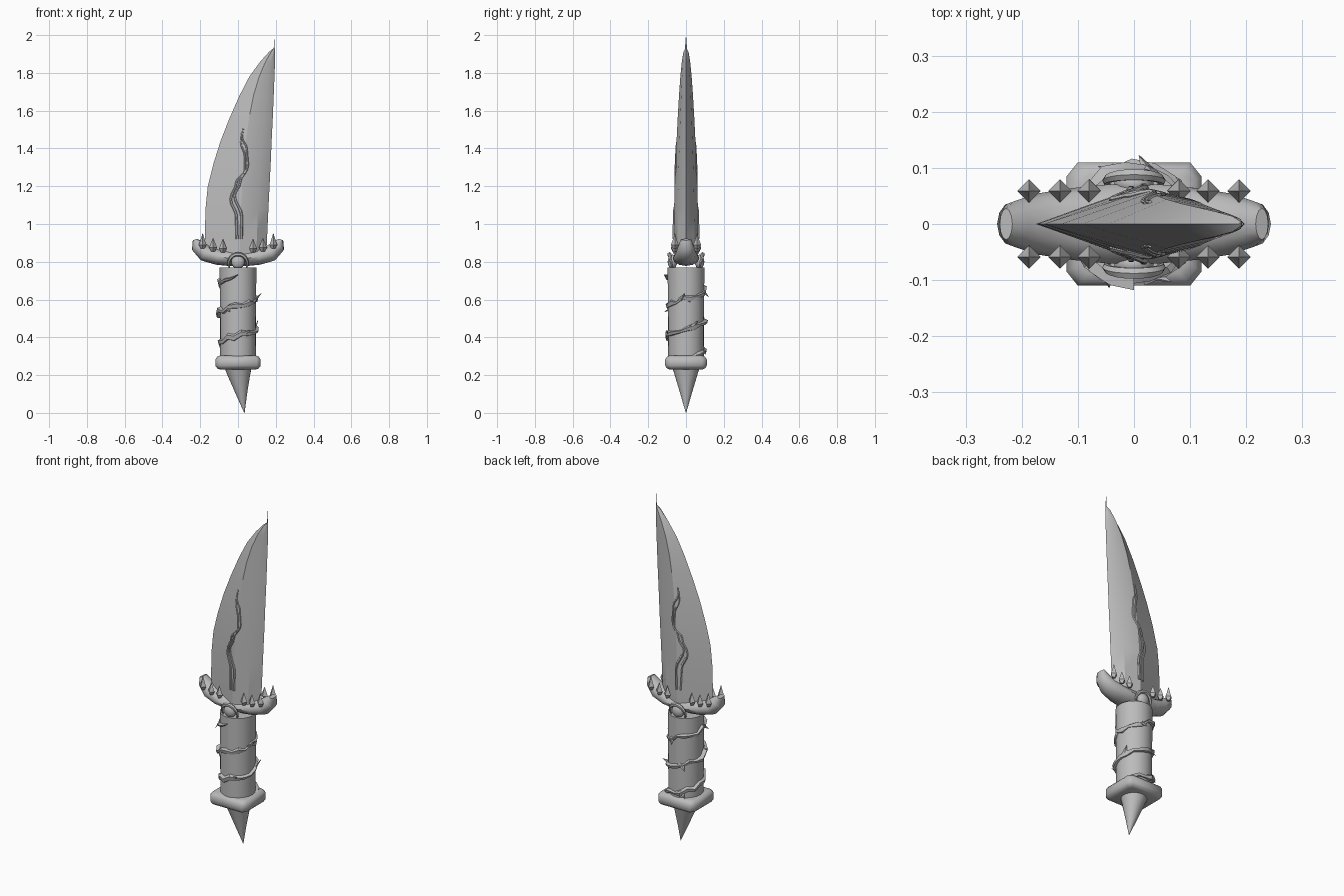
import bpy
import bmesh
import random
from math import sin, cos, pi, radians
from mathutils import Vector

random.seed(4)
cube = bpy.data.objects.get("Cube")
if cube:
    bpy.data.objects.remove(cube, do_unlink=True)

# One grey stone-like material
grey = bpy.data.materials.new("plain_grey")
grey.use_nodes = True
colour = (0.5, 0.5, 0.5, 1)
grey.diffuse_color = colour
grey.node_tree.nodes["Principled BSDF"].inputs["Base Color"].default_value = colour


def finish(name, bm, angle=35):
    bmesh.ops.recalc_face_normals(bm, faces=bm.faces)
    mesh = bpy.data.meshes.new(name)
    bm.to_mesh(mesh)
    bm.free()
    mesh.materials.append(grey)
    obj = bpy.data.objects.new(name, mesh)
    bpy.context.collection.objects.link(obj)
    bpy.ops.object.select_all(action='DESELECT')
    bpy.context.view_layer.objects.active = obj
    obj.select_set(True)
    if angle:
        bpy.ops.object.shade_smooth_by_angle(angle=radians(angle))
    return obj


def loft(name, rings, angle=35):
    """Skin closed rings of equal length and cap both ends."""
    bm = bmesh.new()
    loops = [[bm.verts.new(p) for p in ring] for ring in rings]
    n = len(loops[0])
    for a, b in zip(loops, loops[1:]):
        for i in range(n):
            j = (i + 1) % n
            bm.faces.new((a[i], a[j], b[j], b[i]))
    bm.faces.new(loops[0])
    bm.faces.new(loops[-1])
    return finish(name, bm, angle)


def ellipse(cx, cy, z, rx, ry, n=24):
    return [(cx + rx * cos(2 * pi * i / n), cy + ry * sin(2 * pi * i / n), z)
            for i in range(n)]


def tube(name, points, radius, n=6, angle=50):
    """Round tube along a path; the radius is a function of progress."""
    pts = [Vector(p) for p in points]
    rings = []
    for k, p in enumerate(pts):
        t = (pts[min(k + 1, len(pts) - 1)] - pts[max(k - 1, 0)]).normalized()
        u = t.cross(Vector((0, 1, 0))).normalized()
        v = t.cross(u)
        r = radius(k / (len(pts) - 1))
        rings.append([p + r * (u * cos(2 * pi * i / n) + v * sin(2 * pi * i / n))
                      for i in range(n)])
    return loft(name, rings, angle)


# Blade: height, cutting edge, ridge, back edge, half thickness
BLADE = [(0.84, -0.172, 0.01, 0.15, 0.067), (0.95, -0.175, 0.012, 0.155, 0.066),
         (1.08, -0.172, 0.016, 0.161, 0.063), (1.2, -0.16, 0.022, 0.167, 0.06),
         (1.32, -0.13, 0.03, 0.173, 0.056), (1.44, -0.092, 0.042, 0.178, 0.05),
         (1.56, -0.045, 0.058, 0.184, 0.044), (1.68, 0.008, 0.082, 0.189, 0.037),
         (1.78, 0.06, 0.112, 0.193, 0.03), (1.86, 0.118, 0.146, 0.196, 0.022),
         (1.91, 0.163, 0.175, 0.197, 0.014), (1.93, 0.187, 0.19, 0.195, 0.004)]
rings = []
for z, left, ridge, back, y in BLADE:
    bevel = ridge + 0.62 * (back - ridge)
    rings.append([(left, 0, z), (ridge, -y, z), (bevel, -y * 0.68, z),
                  (back, 0, z), (bevel, y * 0.68, z), (ridge, y, z)])
loft("blade", rings, 25)

# Needle-thin point above the blade
loft("blade_point", [ellipse(0.191, 0, 1.92, 0.002, 0.006, 4),
                     ellipse(0.191, 0, 2.0, 0.0005, 0.0005, 4)], 0)


def blade_y(x, z):
    for a, b in zip(BLADE, BLADE[1:]):
        if a[0] <= z <= b[0]:
            f = (z - a[0]) / (b[0] - a[0])
            left, ridge, back, y = (p + f * (q - p) for p, q in zip(a[1:], b[1:]))
            if x < ridge:
                return y * (x - left) / (ridge - left)
            return y * (1 - 0.52 * (x - ridge) / (back - ridge))
    return 0


# Twin strands that wind up each face of the blade
STRANDS = ([(0.92, 0.017), (1.04, 0.02), (1.15, -0.018), (1.22, 0.012), (1.31, 0.052),
            (1.4, 0.046), (1.46, 0.022), (1.52, 0.03)],
           [(0.92, -0.005), (1.04, -0.008), (1.13, -0.038), (1.22, -0.008), (1.28, 0.036),
            (1.36, 0.036), (1.43, 0.016), (1.5, 0.022)])
for side, label in ((-1, "front"), (1, "back")):
    for s, strand in enumerate(STRANDS):
        path = []
        for k in range(len(strand) - 1):
            (za, xa), (zb, xb) = strand[k], strand[k + 1]
            for i in range(4):
                f = i / 4
                x = xa + (xb - xa) * (1 - cos(pi * f)) / 2
                z = za + (zb - za) * f
                path.append((x, side * blade_y(x, z), z))
        tube(f"{label}_blade_strand_{s + 1}", path, lambda t: 0.008 - 0.004 * t)

# Guard: height and width of each section along its upturned arc
GUARD = [(0.228, 0.918, 0.012, 0.028), (0.215, 0.885, 0.036, 0.04), (0.175, 0.846, 0.044, 0.054),
         (0.11, 0.826, 0.042, 0.064), (0.05, 0.82, 0.042, 0.07)]
half = [Vector((x, 0, z)) for x, z, h, w in GUARD]
sections = [(-x, z, h, w) for x, z, h, w in GUARD] + GUARD[::-1]
rings = []
for k, (x, z, h, w) in enumerate(sections):
    a, b = sections[max(k - 1, 0)], sections[min(k + 1, len(sections) - 1)]
    t = Vector((b[0] - a[0], 0, b[1] - a[1])).normalized()
    up = Vector((-t.z, 0, t.x))
    rings.append([Vector((x, 0, z)) + up * h * sin(2 * pi * i / 12)
                  + Vector((0, w * cos(2 * pi * i / 12), 0)) for i in range(12)])
loft("guard", rings, 45)

# Four-sided thorns along both rims of the guard
for x, z, top in ((0.08, 0.85, 0.92), (0.132, 0.855, 0.925), (0.187, 0.87, 0.95)):
    for sx in (-1, 1):
        for sy in (-1, 1):
            sizes = ((z, 0.01), (z + 0.02, 0.021), (z + 0.04, 0.013), (top, 0.001))
            loft(f"guard_thorn_{'left' if sx > 0 else 'right'}",
                 [ellipse(sx * x, sy * 0.059, h, r, r, 4) for h, r in sizes], 0)

# Oval gem and arched collar on each side under the guard
for side, label in ((-1, "front"), (1, "back")):
    bm = bmesh.new()
    bmesh.ops.create_uvsphere(bm, u_segments=14, v_segments=8, radius=1)
    bmesh.ops.scale(bm, verts=bm.verts, vec=(0.036, 0.025, 0.038))
    bmesh.ops.translate(bm, verts=bm.verts, vec=(0, side * 0.072, 0.8))
    finish(f"{label}_gem", bm, 60)
    arch = [(0.05 * cos(a), side * (0.076 + 0.012 * sin(a)), 0.79 + 0.05 * sin(a))
            for a in (radians(-25 + 230 * i / 14) for i in range(15))]
    tube(f"{label}_gem_arch", arch, lambda t: 0.004 + 0.007 * sin(pi * t))

# Handle
loft("handle", [ellipse(0, 0, z, r, r) for z, r in
                ((0.28, 0.094), (0.55, 0.096), (0.77, 0.097))])

# Thorny vine wound around the handle
rings = []
steps = 46
for k in range(steps + 1):
    turn = -0.75 + 2.75 * k / steps
    a = 2 * pi * turn - pi / 2
    z = 0.41 + 0.16 * turn + random.uniform(-0.012, 0.012)
    w = random.uniform(0.008, 0.022) if 0 < k < steps else 0.002
    r = 0.099 + random.uniform(0, 0.014)
    rings.append([(q * cos(a), q * sin(a), h) for q, h in
                  ((0.085, z - w), (r, z - w * 0.8), (r + 0.005, z + w * 0.3), (0.088, z + w))])
loft("handle_vine", rings, 40)
for turn, lift in ((-0.45, -0.03), (0.05, 0.02), (0.3, 0.03), (0.55, -0.03), (0.9, -0.02),
                   (1.2, 0.03), (1.45, -0.03), (1.8, -0.03)):
    a = 2 * pi * turn - pi / 2
    z = 0.41 + 0.16 * turn
    base = [(0.1 * cos(a + d), 0.1 * sin(a + d), z + h)
            for d, h in ((-0.2, 0), (0, 0.012), (0.2, 0), (0, -0.012))]
    b = a + 0.25
    tip = [(0.122 * cos(b) + 0.001 * i, 0.122 * sin(b), z + lift + 0.001 * (i % 2))
           for i in range(4)]
    loft("vine_thorn", [base, tip], 0)

# Pommel: chamfered block with rounded rims
outline = [(0.12, 0.085), (0.1, 0.11), (-0.1, 0.11), (-0.12, 0.085),
           (-0.12, -0.085), (-0.1, -0.11), (0.1, -0.11), (0.12, -0.085)]
loft("pommel", [[(x * s, y * s, z) for x, y in outline] for z, s in
                ((0.23, 0.8), (0.236, 0.92), (0.25, 1), (0.282, 1), (0.297, 0.92), (0.303, 0.8))], 50)

# Leaning spike below the pommel
loft("pommel_spike", [ellipse(x, 0, z, r, r) for x, z, r in
                      ((0, 0.24, 0.072), (0.004, 0.2, 0.06), (0.018, 0.1, 0.03), (0.034, 0, 0.001))], 50)
